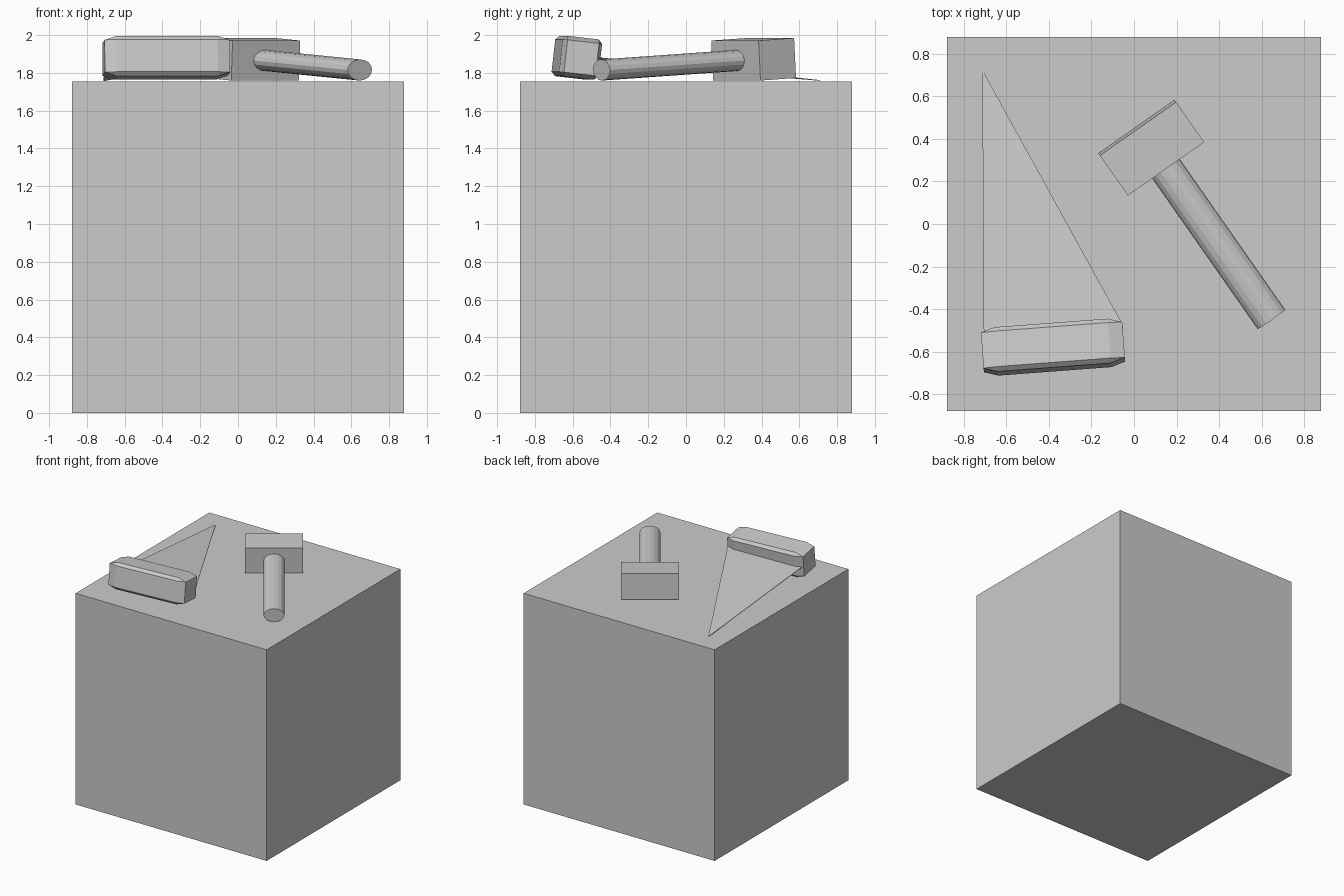
import bpy, bmesh
from math import radians, pi
from mathutils import Matrix, Vector, Euler

if "Cube" in bpy.data.objects:
    bpy.data.objects.remove(bpy.data.objects["Cube"])

TOP = 1.755


def frame(loc, pitch, yaw):
    """Placement of a tool resting on the block: tilt about its x, then turn."""
    return Matrix.Translation(loc) @ Euler((radians(pitch), 0, radians(yaw))).to_matrix().to_4x4()


def finish(name, bm, matrix=Matrix()):
    bmesh.ops.recalc_face_normals(bm, faces=bm.faces)
    mesh = bpy.data.meshes.new(name)
    bm.to_mesh(mesh)
    bm.free()
    obj = bpy.data.objects.new(name, mesh)
    obj.matrix_world = matrix
    bpy.context.collection.objects.link(obj)
    return obj


def box(name, size, matrix, bevel=0):
    """Cube, optionally bevelled before being stretched to size."""
    bm = bmesh.new()
    bmesh.ops.create_cube(bm, size=1)
    if bevel:
        bmesh.ops.bevel(bm, geom=bm.edges[:], offset=bevel, segments=1, affect='EDGES')
    bmesh.ops.scale(bm, vec=size, verts=bm.verts)
    return finish(name, bm, matrix)


# Large base block
box("base_block", (1.757, 1.757, TOP), Matrix.Translation((0, 0, TOP / 2)))

# Hammer: head and oval handle share one tilted frame
hammer = frame((0.081, 0.358, 1.872), 3.3, 35)
box("hammer_head", (0.437, 0.23, 0.212), hammer)

length = 0.985
bm = bmesh.new()
bmesh.ops.create_cone(bm, cap_ends=True, segments=16, radius1=1, radius2=1, depth=length)
bmesh.ops.scale(bm, vec=(0.079, 0.056, 1), verts=bm.verts)
bmesh.ops.rotate(bm, cent=(0, 0, 0), matrix=Matrix.Rotation(pi / 2, 3, 'X'), verts=bm.verts)
bmesh.ops.translate(bm, vec=(0, -length / 2, 0), verts=bm.verts)
finish("hammer_handle", bm, hammer)

# Saw: bevelled grip and thin triangular blade sloping down to its tip
grip = frame((-0.38, -0.578, 1.88), -6.5, 4.3)
box("saw_grip", (0.665, 0.21, 0.215), grip, bevel=0.1)

bm = bmesh.new()
outline = [(-0.705, -0.55, 1.868), (-0.05, -0.49, 1.885), (-0.06, -0.46, 1.88),
           (-0.704, 0.71, 1.762), (-0.712, 0.71, 1.762)]
face = bm.faces.new([bm.verts.new(p) for p in outline])
ext = bmesh.ops.extrude_face_region(bm, geom=[face])
bmesh.ops.translate(bm, vec=Vector((0, 0, -0.004)),
                    verts=[v for v in ext["geom"] if isinstance(v, bmesh.types.BMVert)])
finish("saw_blade", bm)
